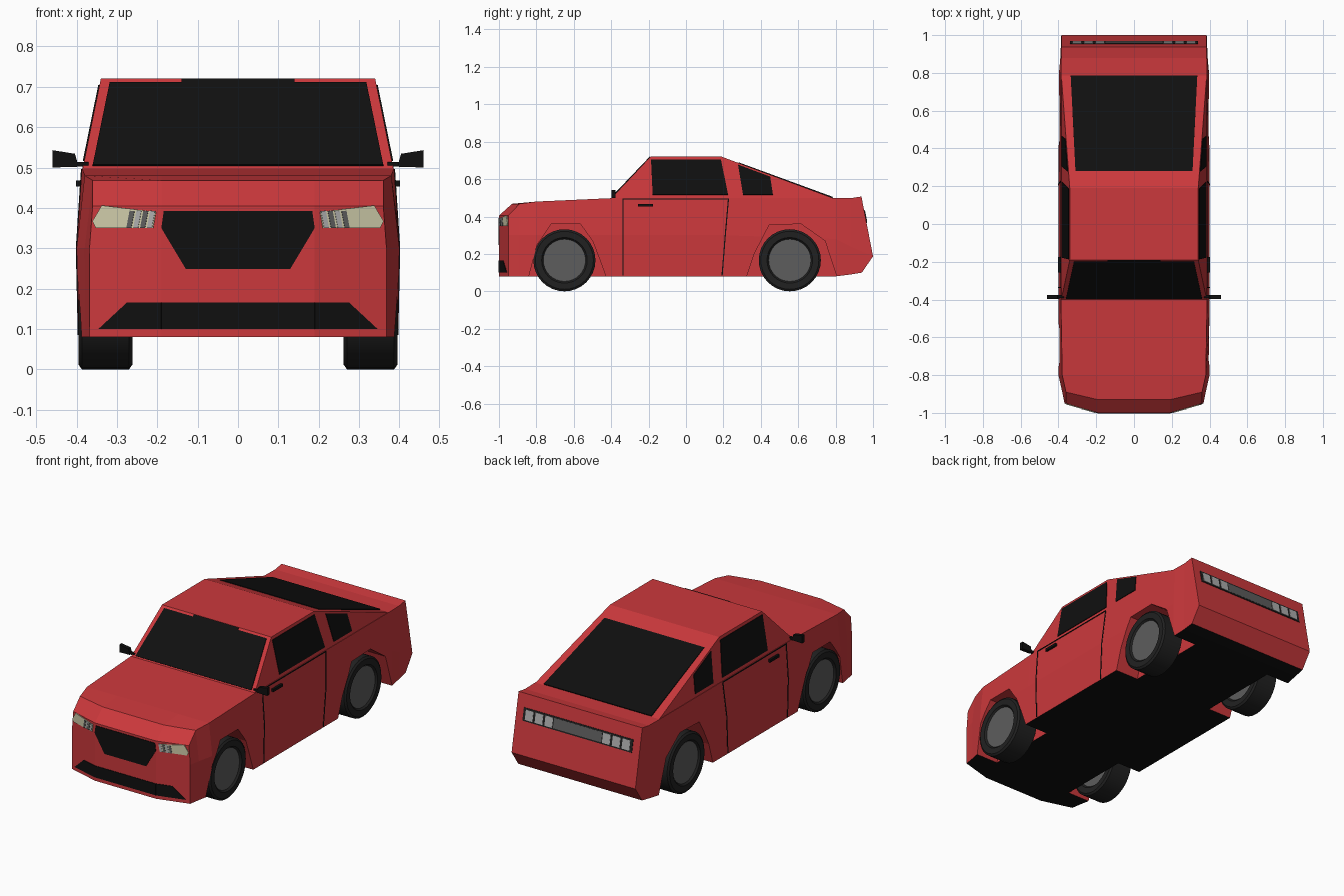
import bpy, bmesh
from math import cos, sin, tau

if "Cube" in bpy.data.objects:
    bpy.data.objects.remove(bpy.data.objects["Cube"])


def material(name, r, g, b):
    m = bpy.data.materials.new(name)
    m.diffuse_color = (r, g, b, 1)
    m.use_nodes = True
    m.node_tree.nodes["Principled BSDF"].inputs["Base Color"].default_value = m.diffuse_color
    return m


RED = material("red paint", 0.60, 0.04, 0.045)
BLACK = material("black trim", 0.005, 0.005, 0.005)
RUBBER = material("rubber", 0.015, 0.015, 0.015)
HUB = material("hub grey", 0.11, 0.11, 0.11)
CREAM = material("headlight cream", 0.62, 0.60, 0.40)
SILVER = material("silver", 0.42, 0.42, 0.42)


def mesh(name, verts, faces, mat, mirror=False, thick=0):
    bm = bmesh.new()
    vs = [bm.verts.new(v) for v in verts]
    for f in faces:
        bm.faces.new([vs[i] for i in f])
    bmesh.ops.recalc_face_normals(bm, faces=bm.faces)
    me = bpy.data.meshes.new(name)
    bm.to_mesh(me)
    bm.free()
    me.materials.append(mat)
    ob = bpy.data.objects.new(name, me)
    bpy.context.collection.objects.link(ob)
    if thick:
        s = ob.modifiers.new("thickness", 'SOLIDIFY')
        s.thickness, s.offset = thick, 0
    if mirror:
        ob.modifiers.new("mirror", 'MIRROR')
    return ob


def panel(name, pts, mat, mirror=False, thick=0.006):
    """Thin flat panel lying on the bodywork."""
    return mesh(name, pts, [range(len(pts))], mat, mirror, thick)


def prism(a, b, start=0):
    """Faces of a closed prism between two equal point rings."""
    n = len(a)
    faces = [[start + i for i in range(n)], [start + n + i for i in range(n)]]
    faces += [[start + i, start + (i + 1) % n, start + n + (i + 1) % n, start + n + i] for i in range(n)]
    return list(a) + list(b), faces


# Lower body: rings lofted from nose to tail
C = 0.19


def ring(y, w, z, dy=0):
    (yb, ym, yt), (wb, wm, wt), (zb, zm, zt) = y, w, z
    row = lambda yy, ww, zz: [(-ww, yy + dy, zz), (-C, yy, zz), (C, yy, zz), (ww, yy + dy, zz)]
    return row(yb, wb, zb) + [(wm, ym + dy, zm)] + row(yt, wt, zt)[::-1] + [(-wm, ym + dy, zm)]


rings = [
    ring((-1, -1, -1), (.368, .368, .36), (.08, .3, .405), .05),
    ring((-.93, -.93, -.93), (.378, .38, .36), (.08, .3, .468), .04),
    ring((-.8,) * 3, (.395, .4, .38), (.08, .3, .48)),
    ring((-.4,) * 3, (.395, .4, .387), (.08, .3, .498)),
    ring((.2,) * 3, (.395, .4, .387), (.08, .3, .498)),
    ring((.8,) * 3, (.395, .397, .387), (.08, .28, .498)),
    ring((.88,) * 3, (.388, .39, .385), (.09, .24, .498)),
    ring((.94, 1, .938), (.385, .385, .385), (.10, .187, .507)),
]
verts = [v for r in rings for v in r]
faces = [[k * 10 + i, k * 10 + (i + 1) % 10, k * 10 + 10 + (i + 1) % 10, k * 10 + 10 + i]
         for k in range(len(rings) - 1) for i in range(10)]
e = 10 * (len(rings) - 1)
faces += [[1, 2, 6, 7], [2, 3, 4, 5, 6], [0, 1, 7, 8, 9],
          [e, e + 1, e + 2, e + 3, e + 4, e + 9], [e + 9, e + 4, e + 5, e + 6, e + 7, e + 8]]
body = mesh("body", verts, faces, RED)
body.data.materials.append(BLACK)
for p in body.data.polygons:
    if p.normal.z < -0.9:
        p.material_index = 1

# Wheel wells cut out of the body
FRONT, REAR = -0.65, 0.555
arches = [(FRONT, [(-.2, .04), (-.147, .247), (-.07, .36), (.085, .36), (.15, .27), (.185, .18), (.236, .04)]),
          (REAR, [(-.243, .04), (-.19, .2), (-.11, .355), (.06, .36), (.188, .27), (.264, .04)])]
cv, cf = [], []
for yc, arch in arches:
    for s in (-1, 1):
        v, f = prism([(s * .25, yc + y, z) for y, z in arch], [(s * .45, yc + y, z) for y, z in arch], len(cv))
        cv += v
        cf += f
cutter = mesh("wheel_well_cutter", cv, cf, RED)
cutter.hide_render = True
cutter.display_type = 'WIRE'
cut = body.modifiers.new("wheel wells", 'BOOLEAN')
cut.operation, cut.solver, cut.object = 'DIFFERENCE', 'EXACT', cutter

# Cabin
base = [(s * .385, y, .497) for s, y in ((-1, -.4), (1, -.4), (1, .79), (-1, .79))]
top = [(s * .34, y, .72) for s, y in ((-1, -.19), (1, -.19), (1, .19), (-1, .19))]
mesh("cabin", *prism(base, top), RED)

# Windows
shield = lambda x, z: (x, -.4 + (z - .5) * .21 / .22, z)
back = lambda x, y: (x, y, .72 - (y - .19) * .22 / .6)
side = lambda y, z: (.385 - (z - .5) * .2045, y, z)
panel("windshield", [shield(-.36, .505), shield(.36, .505), shield(.318, .71), shield(-.318, .71)], BLACK)
panel("windshield_top_strip", [shield(-.14, .705), shield(.14, .705), shield(.14, .719), shield(-.14, .719)], BLACK)
panel("rear_window", [back(-.31, .28), back(.31, .28), back(.335, .785), back(-.335, .785)], BLACK)
panel("door_window", [side(-.187, .704), side(.187, .704), side(.225, .516), side(-.178, .516)], BLACK, True)
panel("quarter_window", [side(.278, .677), side(.45, .613), side(.465, .516), side(.305, .516)], BLACK, True)

# Door seams, following the bulge of the body side
flank = lambda y, z: (.4 - (z - .3) * .013 / .198 if z > .3 else .395 + (z - .08) * .005 / .22, y, z)


def seam(name, path, dy, dz):
    for a, b in zip(path, path[1:]):
        panel(name, [flank(*a), flank(*b), flank(b[0] + dy, b[1] + dz), flank(a[0] + dy, a[1] + dz)], BLACK, True, .004)


seam("door_front_seam", [(-.34, .085), (-.34, .3), (-.34, .495)], .006, 0)
seam("door_rear_seam", [(.19, .085), (.207, .3), (.224, .495)], .006, 0)
seam("door_top_seam", [(-.34, .49), (.228, .49)], 0, .006)


def box(name, x, y, z, mat, mirror=True):
    corners = [(x[0], y[0]), (x[1], y[0]), (x[1], y[1]), (x[0], y[1])]
    return mesh(name, *prism([(a, b, z[0]) for a, b in corners], [(a, b, z[1]) for a, b in corners]), mat, mirror)


# Door handles and mirrors
box("door_handle", (.385, .402), (-.257, -.176), (.453, .468), BLACK)
box("mirror_arm", (.37, .41), (-.392, -.376), (.502, .514), BLACK)
glass = [(.395, .502), (.46, .5), (.46, .543), (.404, .534)]
mesh("mirror", *prism([(x, -.397, z) for x, z in glass], [(x, -.376, z) for x, z in glass]), BLACK, True)

# Front grilles and headlights
nose = lambda pts, d=0: [(x, -1 + max(0, abs(x) - C) * .05 / .178 - d, z) for x, z in pts]
panel("upper_grille", nose([(-.184, .392), (.184, .392), (.19, .35), (.129, .248), (-.129, .248), (-.19, .35)]), BLACK)
panel("lower_grille", nose([(-C, .1), (C, .1), (C, .165), (-C, .165)]), BLACK)
panel("lower_grille_side", nose([(C, .1), (.345, .1), (.275, .165), (C, .165)]), BLACK, True)
panel("headlight", nose([(.21, .35), (.352, .35), (.36, .367), (.337, .406), (.203, .39)]), CREAM, True)
for i in range(4):
    x = .207 + i * .017
    panel("headlight_bar", nose([(x + .006, .35), (x + .018, .35), (x + .01, .393), (x - .002, .392)], .002),
          (SILVER, HUB)[i % 2], True)

# Tail light panel
tail = lambda x0, x1, z0, z1, d=0: [(x, .938 + (.507 - z) * .062 / .32 + d, z)
                                    for x, z in ((x0, z0), (x1, z0), (x1, z1), (x0, z1))]
panel("tail_panel", tail(-.34, .34, .365, .435), RUBBER)
for i in range(3):
    x = .155 + i * .061
    panel("tail_light", tail(x, x + .048, .373, .427, .002), SILVER, True)
panel("tail_centre", tail(-.15, .15, .373, .427, .001), HUB)


# Wheels: lathed tyre with a recessed hub face on both sides
def lathe(name, yc, profile, mat, n=32):
    verts = [(x, yc + r * cos(tau * i / n), .166 + r * sin(tau * i / n)) for x, r in profile for i in range(n)]
    m = len(profile)
    faces = [[k * n + i, k * n + (i + 1) % n, (k + 1) * n + (i + 1) % n, (k + 1) * n + i]
             for k in range(m - 1) for i in range(n)]
    faces += [range(n), range((m - 1) * n, m * n)]
    ob = mesh(name, verts, faces, mat, True)
    bpy.context.view_layer.objects.active = ob
    ob.select_set(True)
    bpy.ops.object.shade_smooth_by_angle()
    ob.select_set(False)


for where, yc in (("front", FRONT), ("rear", REAR)):
    lathe(where + "_tyre", yc, [(.275, .112), (.263, .122), (.262, .155), (.27, .166),
                                (.387, .166), (.395, .155), (.394, .122), (.382, .112)], RUBBER)
    lathe(where + "_hub", yc, [(.272, .113), (.385, .113)], HUB)
